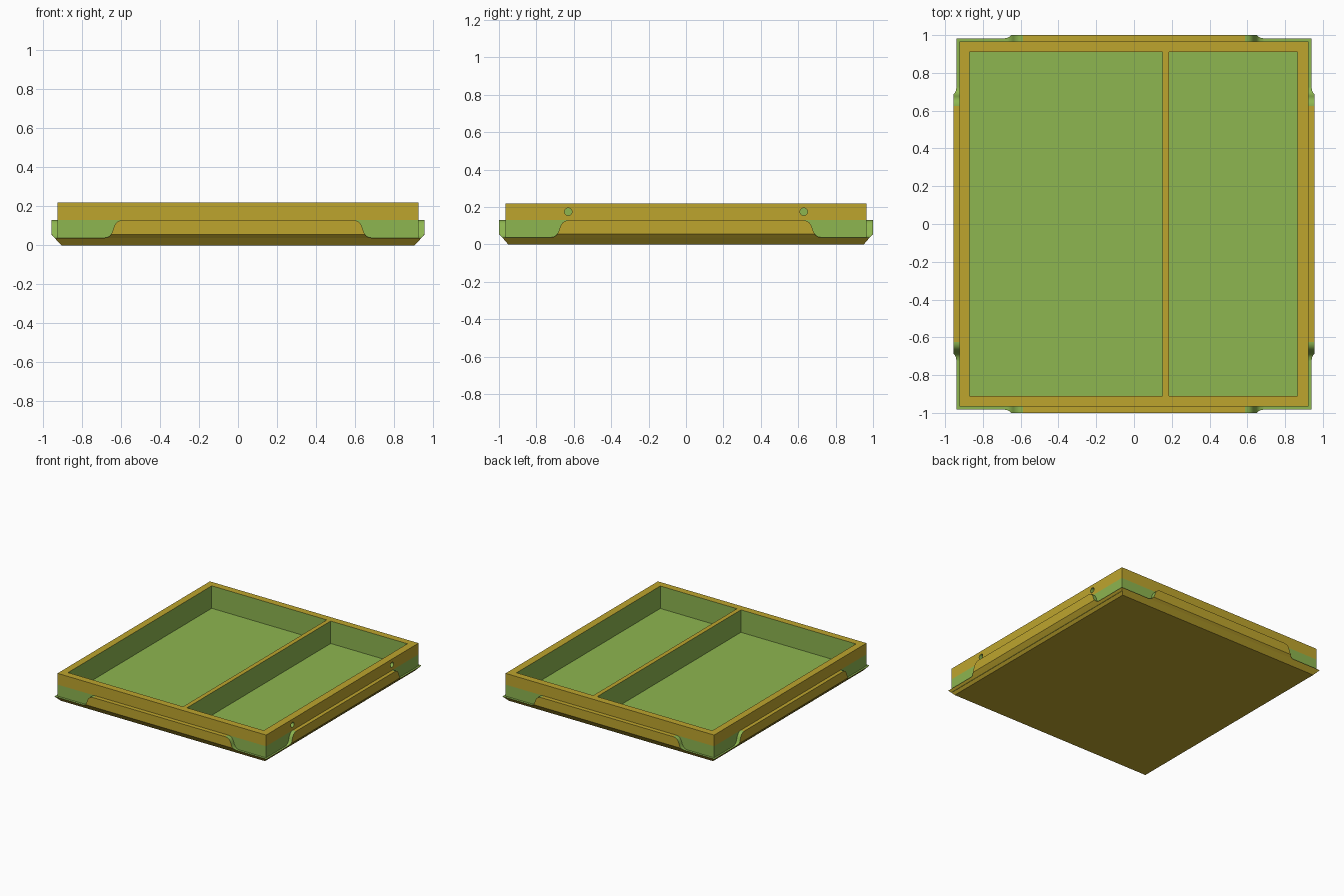
import bpy, bmesh, math
from mathutils import Matrix

if "Cube" in bpy.data.objects:
    bpy.data.objects.remove(bpy.data.objects["Cube"])


def material(name, rgb):
    m = bpy.data.materials.new(name)
    m.diffuse_color = (*rgb, 1)
    m.use_nodes = True
    m.node_tree.nodes["Principled BSDF"].inputs["Base Color"].default_value = m.diffuse_color
    return m


MATS = [material("mustard", (0.515, 0.376, 0.027)), material("leaf green", (0.268, 0.465, 0.08))]
MUSTARD, GREEN = 0, 1


def finish(name, bm):
    bmesh.ops.remove_doubles(bm, verts=bm.verts, dist=1e-5)
    bmesh.ops.recalc_face_normals(bm, faces=bm.faces)
    me = bpy.data.meshes.new(name)
    bm.to_mesh(me)
    bm.free()
    for m in MATS:
        me.materials.append(m)
    ob = bpy.data.objects.new(name, me)
    bpy.context.collection.objects.link(ob)
    return ob


def face(bm, pts, mat):
    f = bm.faces.new([bm.verts.new(p) for p in pts])
    f.material_index = mat


def ring(bm, lo, hi, mat):
    """Four walls between two rectangles, each (x0, x1, y0, y1, z)."""
    def corners(r):
        x0, x1, y0, y1, z = r
        return [(x0, y0, z), (x1, y0, z), (x1, y1, z), (x0, y1, z)]
    a, b = corners(lo), corners(hi)
    for i in range(4):
        j = (i + 1) % 4
        face(bm, [a[i], a[j], b[j], b[i]], mat)
    return a, b


LEDGE, LIP, RAIL_TOP, RIM, FLOOR = 0.038, 0.055, 0.13, 0.22, 0.04
BX, BY = 0.925, 0.965            # tray wall half sizes

# Base plate with sloping sides and a green upper ledge
bm = bmesh.new()
low, up = ring(bm, (-.905, .905, -.95, .95, 0), (-.94, .94, -.983, .983, LEDGE), MUSTARD)
face(bm, low, MUSTARD)
face(bm, up, GREEN)
finish("base_plate", bm)

# Tray body: green lower wall, mustard upper wall and rim, two green compartments
bm = bmesh.new()
levels = [0.02, RAIL_TOP, RIM]
for k, mat in enumerate((GREEN, MUSTARD)):
    low, up = ring(bm, (-BX, BX, -BY, BY, levels[k]), (-BX, BX, -BY, BY, levels[k + 1]), mat)
    if k == 0:
        face(bm, low, MUSTARD)
xs = [-BX, -.87, .15, .185, .865, BX]
ys = [-BY, -.91, .91, BY]
for i in range(5):
    for j in range(3):
        x0, x1, y0, y1 = xs[i], xs[i + 1], ys[j], ys[j + 1]
        if i in (1, 3) and j == 1:
            low, up = ring(bm, (x0, x1, y0, y1, FLOOR), (x0, x1, y0, y1, RIM), GREEN)
            face(bm, low, GREEN)
        else:
            face(bm, [(x0, y0, RIM), (x1, y0, RIM), (x1, y1, RIM), (x0, y1, RIM)], MUSTARD)
# match the outer wall edges to the rim grid so the shell is closed
bmesh.ops.remove_doubles(bm, verts=bm.verts, dist=1e-5)
for axis, cuts in ((0, xs[1:-1]), (1, ys[1:-1])):
    for c in cuts:
        co, no = [0, 0, 0], [0, 0, 0]
        co[axis], no[axis] = c, 1
        bmesh.ops.bisect_plane(bm, geom=bm.verts[:] + bm.edges[:] + bm.faces[:],
                               plane_co=co, plane_no=no, dist=1e-5)
body = finish("tray_body", bm)

# Two blind round holes in the right wall
bm = bmesh.new()
for y in (-.63, .63):
    bmesh.ops.create_cone(bm, cap_ends=True, segments=24, radius1=.02, radius2=.02, depth=.06,
                          matrix=Matrix.Translation((BX, y, .175)) @ Matrix.Rotation(math.pi / 2, 4, 'Y'))
for f in bm.faces:
    f.material_index = GREEN
cutter = finish("hole_cutter", bm)
cutter.hide_render = True
cutter.display_type = 'WIRE'
mod = body.modifiers.new("holes", 'BOOLEAN')
mod.operation = 'DIFFERENCE'
mod.solver = 'EXACT'
mod.object = cutter

# Side rails with S-curved green ends: (offset along the rail, height)
S_CURVE = [(0, .13), (.012, .129), (.025, .124), (.036, .115), (.044, .103), (.05, .088),
           (.055, .072), (.062, .058), (.071, .047), (.082, .041), (.098, LEDGE)]


def rail(name, half, wall, ledge, outer, angle):
    stations = [(half + s, h) for s, h in S_CURVE]
    stations = [(-s, h) for s, h in reversed(stations)] + stations
    rows = []
    for s, h in stations:
        zc = min(h, LIP)
        d = ledge + (outer - ledge) * (zc - LEDGE) / (LIP - LEDGE)
        rows.append([(s, -ledge, LEDGE), (s, -d, zc), (s, -d, h), (s, -wall + .002, h)])
    bm = bmesh.new()
    for n, (a, b) in enumerate(zip(rows, rows[1:])):
        middle = n == len(S_CURVE) - 1
        for k in range(3):
            mat = GREEN if k == 2 and not middle else MUSTARD
            face(bm, [a[k], b[k], b[k + 1], a[k + 1]], mat)
    bmesh.ops.remove_doubles(bm, verts=bm.verts, dist=1e-5)
    bmesh.ops.dissolve_degenerate(bm, edges=bm.edges, dist=1e-5)
    bmesh.ops.rotate(bm, verts=bm.verts, matrix=Matrix.Rotation(angle, 3, 'Z'))
    ob = finish(name, bm)
    bpy.ops.object.select_all(action='DESELECT')
    ob.select_set(True)
    bpy.context.view_layer.objects.active = ob
    bpy.ops.object.shade_smooth_by_angle(angle=math.radians(35))


for name, turn in (("front_rail", 0), ("back_rail", math.pi)):
    rail(name, .588, BY, .983, 1.0, turn)
for name, turn in (("right_rail", math.pi / 2), ("left_rail", -math.pi / 2)):
    rail(name, .625, BX, .94, .955, turn)
